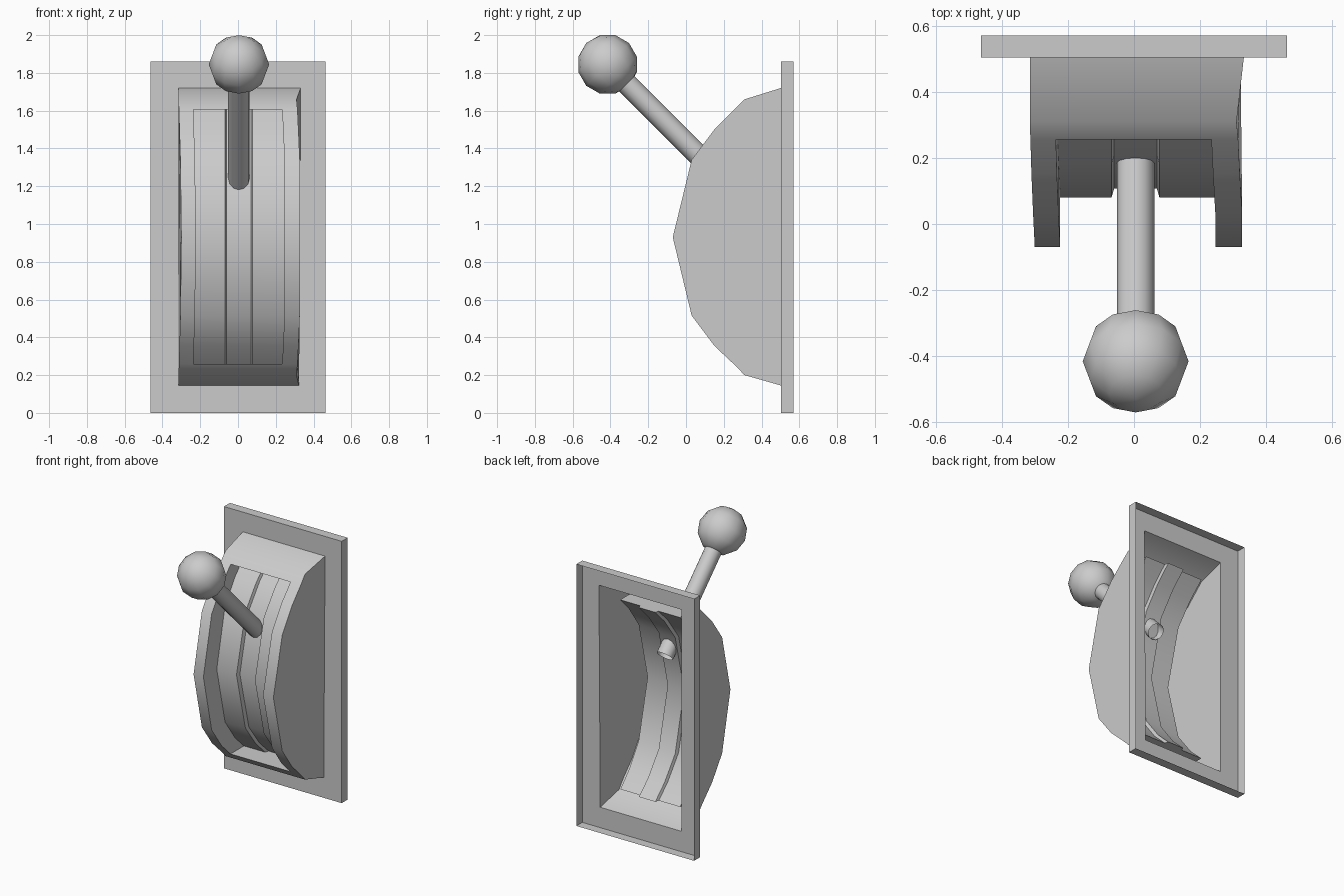
import bpy, bmesh, math
from mathutils import Vector, Matrix

if "Cube" in bpy.data.objects:
    bpy.data.objects.remove(bpy.data.objects["Cube"])


def finish(name, bm, flip=False):
    """Turn a bmesh into a smooth object with sharp edges kept."""
    if flip:
        bmesh.ops.reverse_faces(bm, faces=bm.faces[:])
    me = bpy.data.meshes.new(name)
    bm.to_mesh(me)
    bm.free()
    ob = bpy.data.objects.new(name, me)
    bpy.context.collection.objects.link(ob)
    bpy.ops.object.select_all(action='DESELECT')
    ob.select_set(True)
    bpy.context.view_layer.objects.active = ob
    bpy.ops.object.shade_smooth_by_angle(angle=math.radians(35))
    return ob


# Housing and flange: one thin open-backed sheet
PLATE_Y, BACK_Y = 0.503, 0.57
# side profile of the housing, top to bottom: y, z, left x, right x
prof = [
    (PLATE_Y, 1.72, -.315, .332), (.31, 1.66, -.315, .310),
    (.255, 1.605, -.313, .315), (.15, 1.50, -.31, .32),
    (.03, 1.34, -.305, .327), (-.07, .93, -.30, .327),
    (.03, .515, -.305, .327), (.15, .355, -.31, .32),
    (.253, .258, -.313, .315), (.31, .20, -.315, .310),
    (PLATE_Y, .145, -.315, .322),
]
FLOOR, STRIP = 0.15, 0.177      # depth of channel floor and lever track

bm = bmesh.new()


def face(*pts):
    bm.faces.new([bm.verts.new(p) for p in pts])


def row(p):
    """Cross-section of the housing front: rims, channel floor and track."""
    y, z, xl, xr = p
    il, ir = xl + .077, xr - .081
    return [(xl, y, z), (il, y, z), (il, y + FLOOR, z), (-.068, y + FLOOR, z),
            (-.060, y + STRIP, z), (.069, y + STRIP, z), (.077, y + FLOOR, z),
            (ir, y + FLOOR, z), (ir, y, z), (xr, y, z)]


rows = [row(p) for p in prof]
# channelled front between the two channel ends
for a, b in zip(rows[2:8], rows[3:9]):
    for i in range(9):
        face(a[i], b[i], b[i + 1], a[i + 1])
# plain sloping ends and channel end shelves
for o, m, n in ((0, 1, 2), (10, 9, 8)):
    O, M, N = rows[o], rows[m], rows[n]
    face(O[0], M[0], M[9], O[9])
    face(M[0], N[0], N[1], N[8], N[9], M[9])
    face(*N[1:9])
# side walls
for k in (0, 9):
    face(*[r[k] for r in rows])

# flange frame and its skirt
outer = [(-.463, 1.86), (.463, 1.86), (.463, 0), (-.463, 0)]
inner = [(-.315, 1.72), (.332, 1.72), (.322, .145), (-.315, .145)]
for i in range(4):
    j = (i + 1) % 4
    (ax, az), (bx, bz) = outer[i], outer[j]
    (cx, cz), (dx, dz) = inner[i], inner[j]
    face((ax, PLATE_Y, az), (bx, PLATE_Y, bz), (dx, PLATE_Y, dz), (cx, PLATE_Y, cz))
    face((ax, PLATE_Y, az), (ax, BACK_Y, az), (bx, BACK_Y, bz), (bx, PLATE_Y, bz))

bmesh.ops.remove_doubles(bm, verts=bm.verts[:], dist=1e-4)
bmesh.ops.recalc_face_normals(bm, faces=bm.faces[:])
bm.normal_update()
flange = next(f for f in bm.faces
              if all(abs(v.co.y - PLATE_Y) < 1e-4 for v in f.verts) and abs(f.normal.y) > .99)
finish("lever_housing", bm, flip=flange.normal.y > 0)

# Lever shaft: open tube from the knob down through the track
knob_c = Vector((.005, -.415, 1.845))
tip = Vector((.005, .23, 1.20))
axis = knob_c - tip
turn = axis.to_track_quat('Z', 'X').to_matrix().to_4x4()
bm = bmesh.new()
bmesh.ops.create_cone(bm, cap_ends=False, segments=12, radius1=.057, radius2=.057,
                      depth=axis.length,
                      matrix=Matrix.Translation((knob_c + tip) / 2) @ turn)
finish("lever_shaft", bm)

# Round knob, poles along the shaft
bm = bmesh.new()
bmesh.ops.create_uvsphere(bm, u_segments=12, v_segments=6, radius=.16,
                          matrix=Matrix.Translation(knob_c) @ turn)
knob = finish("lever_knob", bm)
for p in knob.data.polygons:
    p.use_smooth = True
bpy.ops.object.shade_smooth()
